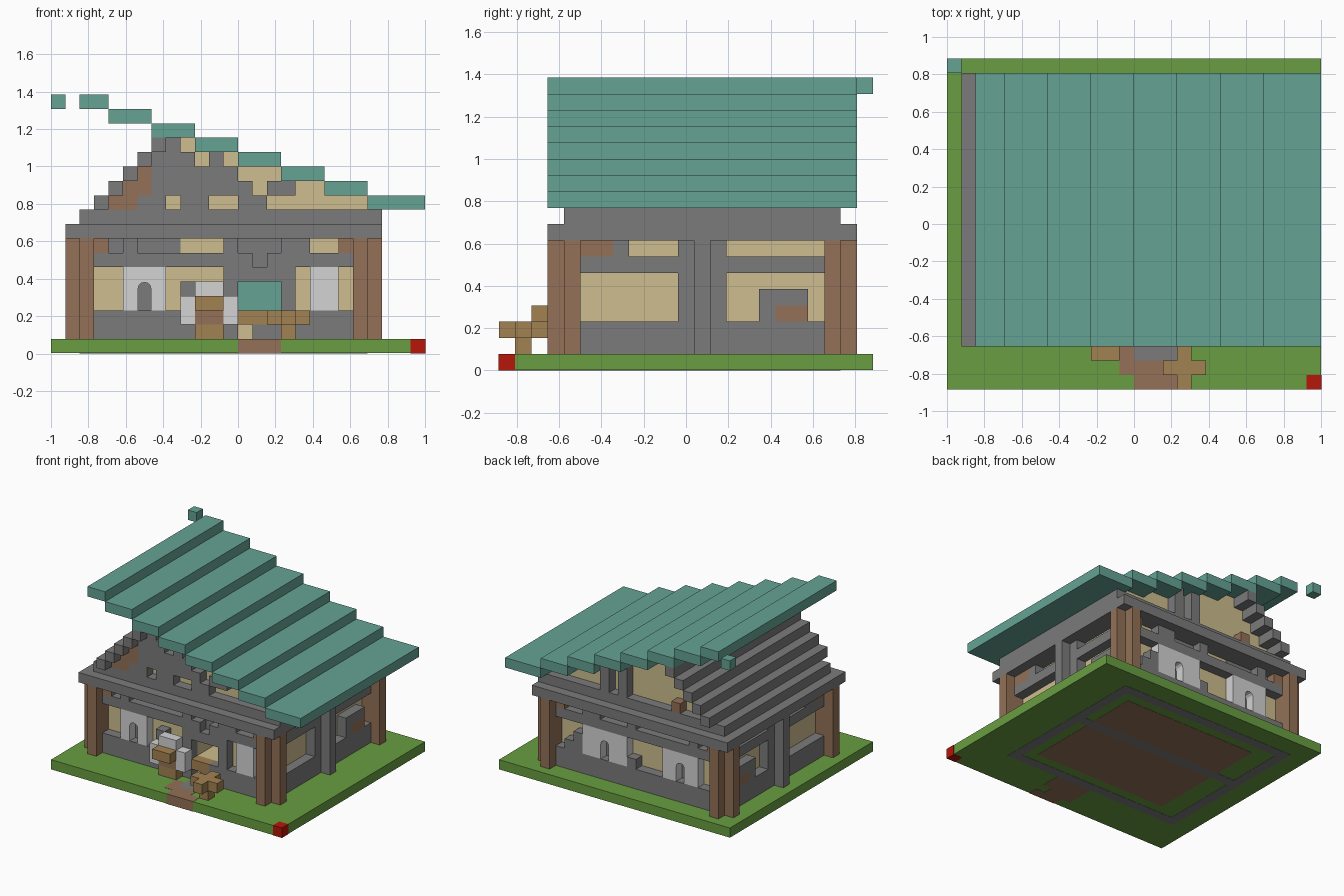
import bpy, bmesh, math

cube = bpy.data.objects.get("Cube")
if cube:
    bpy.data.objects.remove(cube)

U = 1 / 13            # one building block
NX, NY = 26, 23       # plot size in blocks
THIN = 0.06           # plate thickness in blocks


def make_material(name, rgb):
    lin = [(c / 255 / 12.92 if c < 11 else ((c / 255 + .055) / 1.055) ** 2.4) for c in rgb]
    m = bpy.data.materials.new(name)
    m.use_nodes = True
    m.diffuse_color = (*lin, 1)
    m.node_tree.nodes["Principled BSDF"].inputs["Base Color"].default_value = (*lin, 1)
    return m


STONE = make_material("stone_grey", (123, 123, 123))
PLASTER = make_material("plaster_tan", (205, 189, 142))
BROWN = make_material("dark_timber", (147, 113, 87))
WOOD = make_material("light_timber", (162, 130, 82))
PALE = make_material("pale_grey", (211, 211, 211))
TEAL = make_material("teal", (101, 163, 148))
GRASS = make_material("grass_green", (104, 157, 65))
RED = make_material("red", (182, 22, 8))


def to_world(p):
    return ((p[0] - NX / 2) * U, (p[1] - NY / 2) * U, p[2] * U)


def finish(name, bm, mat):
    bmesh.ops.recalc_face_normals(bm, faces=bm.faces)
    me = bpy.data.meshes.new(name)
    bm.to_mesh(me)
    bm.free()
    me.materials.append(mat)
    ob = bpy.data.objects.new(name, me)
    bpy.context.collection.objects.link(ob)
    return ob


def boxes(name, mat, *spans):
    """One object from boxes given as (x0, x1, y0, y1, z0, z1) in blocks."""
    bm = bmesh.new()
    for x0, x1, y0, y1, z0, z1 in spans:
        vs = bmesh.ops.create_cube(bm, size=1)["verts"]
        for v in vs:
            v.co = to_world((x1 if v.co.x > 0 else x0,
                             y1 if v.co.y > 0 else y0,
                             z1 if v.co.z > 0 else z0))
    return finish(name, bm, mat)


KEY = {"G": ("stone", STONE), "g": ("recess", STONE), "B": ("brace", BROWN),
       "L": ("shutter", PALE), "T": ("timber", WOOD), "o": ("opening", STONE)}


def facade(name, rows, place):
    """Rows of (start, height, pattern); place turns a run into a box span.
    Capitals are full blocks, small letters thin plates, dots bare plaster."""
    spans = {}
    for start, k, text in rows:
        a = 0
        while a < len(text):
            b = a
            while b < len(text) and text[b] == text[a]:
                b += 1
            if text[a] in KEY:
                depth = THIN if text[a].islower() else 1
                spans.setdefault(text[a], []).append(place(start + a, start + b, k, depth))
            a = b
    for ch, found in spans.items():
        boxes(f"{name}_{KEY[ch][0]}", KEY[ch][1], *found)


def front(a, b, k, d): return (a, b, 5 - d, 5, k, k + 1)
def back(a, b, k, d): return (a, b, 20, 20 + d, k, k + 1)
def left(a, b, k, d): return (21, 21 + d, a, b, k, k + 1)
def right(a, b, k, d): return (3 - d, 3, a, b, k, k + 1)


def stacked(start, top, texts):
    return [(start, top - n, t) for n, t in enumerate(texts)]


def arch_window(name, x, width, y):
    """Pale frame, three blocks high, with a round-headed opening."""
    c, r = x + width / 2, 0.45
    outline = [(x, 3), (c - r, 3)]
    for n in range(7):
        t = math.pi * (1 - n / 6)
        outline.append((c + r * math.cos(t), 4.5 + r * math.sin(t)))
    outline += [(c + r, 3), (x + width, 3), (x + width, 6), (x, 6)]
    bm = bmesh.new()
    f = bm.faces.new([bm.verts.new(to_world((px, y, pz))) for px, pz in outline])
    ext = bmesh.ops.extrude_face_region(bm, geom=[f])["geom"]
    bmesh.ops.translate(bm, vec=(0, U, 0),
                        verts=[v for v in ext if isinstance(v, bmesh.types.BMVert)])
    finish(name, bm, PALE)


# Plot: lawn, path, marker block and the footprint underneath
e = 0.02
boxes("lawn", GRASS, (0, NX, 0, NY, e, 1))
boxes("path", BROWN, (13, 16, -e, 1, 0, 1 + e), (12, 15, 1, 2, 0, 1 + e),
      (12, 13, 2, 3, 0, 1 + e), (12, 16, 2, 4, 0, e))
boxes("doorstep", STONE, (13, 16, 2, 4, 2 * e, 1 + e))
boxes("corner_marker", RED, (25, NX + e, -e, 1, 0, 1 + e))
boxes("foundation", STONE, (2, 22, 4, 5, 0, e), (2, 22, 20, 21, 0, e),
      (2, 3, 5, 20, 0, e), (21, 22, 5, 20, 0, e), (3, 21, 13, 14, 0, e))
boxes("floor_underside", BROWN, (5, 20, 6, 13, 0, e), (5, 20, 14, 19, 0, e))

# Plaster core with a deep doorway, and the gable above
boxes("plaster_walls", PLASTER, (3, 13, 5, 20, 1, 8), (16, 21, 5, 20, 1, 8),
      (13, 16, 9, 20, 1, 8), (13, 16, 5, 9, 1, 3), (13, 16, 5, 9, 5, 8))
boxes("door", TEAL, (13, 16, 9 - THIN, 9, 3, 5))
boxes("plaster_gable", PLASTER,
      *[(k - 6, 22 - 3 * (k - 10), 5, 20, k, k + 1) for k in range(10, 15)])

# Notched corner posts
posts = []
for xo, xi in ((1, 2), (22, 21)):
    for yo, yi in ((3, 4), (21, 20)):
        for px, py in ((xo, yi), (xi, yi), (xi, yo)):
            posts.append((px, px + 1, py, py + 1, 1, 8))
boxes("corner_posts", BROWN, *posts)

# Eaves beams and the stepped stone slope, which overhangs the gables
boxes("eaves_beam", STONE, (1, 23, 3, 22, 8, 9), (2, 23, 4, 21, 9, 10))
boxes("stone_steps", STONE, *[(k - 7, k - 6, 3, 22, k, k + 1) for k in range(10, 15)])

# Wall framing
full = "G" * 18
head = "BgGggg...GgggGG..B"
facade("front_wall", stacked(3, 7, [
    head,
    "GGGGGGGGGGGgGGGGGG",
    "..ooo....GGGGG.LL.",
    "..ooo.G..G...G.LL.",
    "..ooo.G..G...G.LL.",
    "GGGGGGGGGGTTGGGGGG",
    "GGGGGGGGGG.GGGGGGG"]), front)
facade("back_wall", stacked(3, 7, [
    head, full,
    "..oooo....ooooo...",
    "..oooo....oooooG..",
    "..oooo...GoooooGG.",
    full, full]), back)
side_rows = stacked(5, 7, [
    "BBG...GGG......", "G" * 15,
    "......GGG......",
    "......GGG..GGG.",
    "......GGG..GBB.",
    "G" * 15, "G" * 15])
facade("left_wall", side_rows, left)
facade("right_wall", side_rows, right)
boxes("side_pillars", STONE, (22, 23, 12, 13, 1, 8), (1, 2, 12, 13, 1, 8))

# Gable framing, each row one block further in
front_gable = ["BBGG.GG..GG.......", "BBGGGGGGG.GG..", "BGGGGGG...", "GGG.G.", "G."]
back_gable = ["...B.....G.G......", "........G.G...", ".......G.G", "......", ".."]
facade("front_gable", [(4 + n, 10 + n, t) for n, t in enumerate(front_gable)], front)
facade("back_gable", [(4 + n, 10 + n, t) for n, t in enumerate(back_gable)], back)

# Arched windows
arch_window("front_window", 5, 3, 4)
arch_window("back_window_wide", 13, 5, 20)
arch_window("back_window_narrow", 5, 4, 20)

# Roof boards rising in steps, with a loose end block
roof = []
for n in range(8):
    x0 = max(22 - 3 * n, 2)
    x1 = 26 if n == 0 else 25 - 3 * n
    roof.append((x0, x1, 3, 22, 10 + n, 11 + n))
boxes("roof_boards", TEAL, *roof)
boxes("loose_roof_block", TEAL, (0, 1, 22, 23, 17, 18))

# Stove-like stand by the door
boxes("stand_surround", PALE, (9, 10, 3, 4, 2, 4), (12, 13, 3, 4, 2, 4), (10, 12, 3, 4, 4, 5))
boxes("stand_shelf", WOOD, (10, 12, 2, 4, 3, 4))
boxes("stand_middle", BROWN, (10, 12, 3, 4, 2, 3))
boxes("stand_foot", WOOD, (10, 12, 3, 4, 1, 2))

# Cross-shaped table
boxes("table", WOOD, (15, 18, 1, 2, 2, 3), (16, 17, 0, 1, 2, 3),
      (16, 17, 2, 3, 2, 3), (16, 17, 1, 2, 1, 2))
